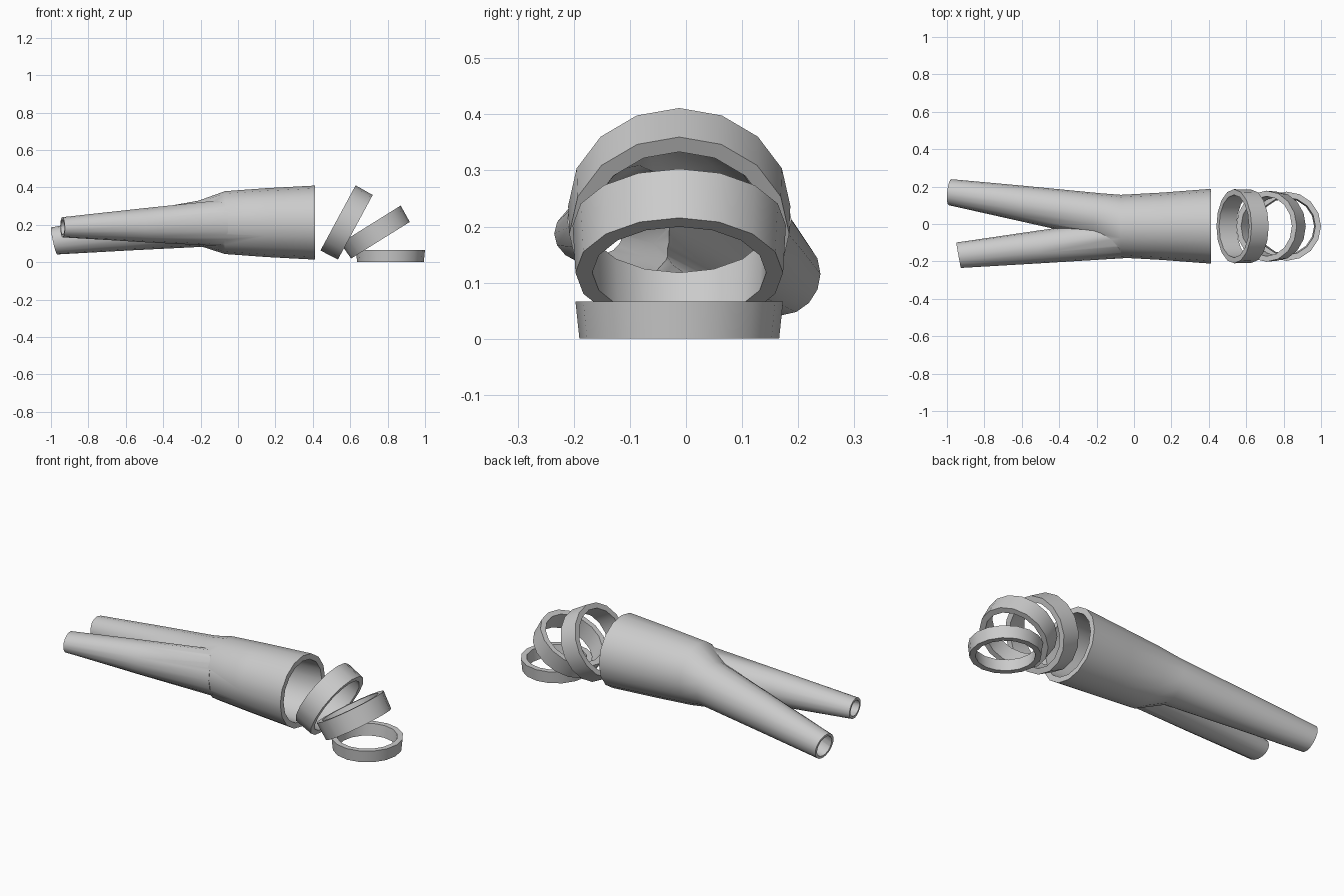
import bpy, bmesh, math
from mathutils import Vector

if "Cube" in bpy.data.objects:
    bpy.data.objects.remove(bpy.data.objects["Cube"])

SIDES = 16
CY = -0.012


def section(bm, c, n, ry, rz):
    """One 16-sided cross-section centred on c, facing along n."""
    n = Vector(n).normalized()
    s = (Vector((0, 1, 0)) - n * n.y).normalized()
    u = s.cross(n)
    loop = []
    for i in range(SIDES):
        a = math.tau * i / SIDES
        loop.append(bm.verts.new(Vector(c) + s * ry * math.sin(a) + u * rz * math.cos(a)))
    return loop


def bridge(bm, a, b):
    for i in range(SIDES):
        j = (i + 1) % SIDES
        bm.faces.new((a[i], a[j], b[j], b[i]))


def finish(bm, name):
    bmesh.ops.recalc_face_normals(bm, faces=bm.faces)
    me = bpy.data.meshes.new(name)
    bm.to_mesh(me)
    bm.free()
    ob = bpy.data.objects.new(name, me)
    bpy.context.collection.objects.link(ob)
    return ob


def select(ob):
    bpy.ops.object.select_all(action='DESELECT')
    ob.select_set(True)
    bpy.context.view_layer.objects.active = ob


def smooth(ob):
    select(ob)
    bpy.ops.object.shade_smooth_by_angle(angle=math.radians(35))


def loft(name, secs, inner=False):
    """Solid tube through (centre, normal, ry, rz, wall); inner gives the bore."""
    bm = bmesh.new()
    if inner:
        # shrink by the wall and push both ends out so the cut is open
        secs = [(Vector(c), Vector(n), ry - w, rz - w, w) for c, n, ry, rz, w in secs]
        a, b = secs[0], secs[-1]
        secs = ([(a[0] + a[1].normalized() * 0.03, *a[1:])] + secs
                + [(b[0] - b[1].normalized() * 0.03, *b[1:])])
    loops = [section(bm, *s[:4]) for s in secs]
    for a, b in zip(loops, loops[1:]):
        bridge(bm, a, b)
    bm.faces.new(loops[0])
    bm.faces.new(loops[-1])
    return finish(bm, name)


def boolean(ob, other, op):
    m = ob.modifiers.new(op, 'BOOLEAN')
    m.operation, m.solver, m.object = op, 'EXACT', other
    select(ob)
    bpy.ops.object.modifier_apply(modifier=m.name)
    bpy.data.objects.remove(other)


def ring(name, x, z, n, height, r_in, r_out, wall=0.03):
    """Loose tapered band: first radius at the near end, second at the far end."""
    bm = bmesh.new()
    c, d = Vector((x, CY, z)), Vector(n).normalized() * height / 2
    loops = [section(bm, c - d, n, r_in, r_in), section(bm, c + d, n, r_out, r_out),
             section(bm, c + d, n, r_out - wall, r_out - wall),
             section(bm, c - d, n, r_in - wall, r_in - wall)]
    for i in range(4):
        bridge(bm, loops[i], loops[(i + 1) % 4])
    smooth(finish(bm, name))


# Trunk bending into the rear leg
trunk = [
    ((0.412, CY, 0.212), (1, 0, 0), 0.200, 0.198, 0.030),
    ((0.15, CY, 0.212), (1, 0, 0), 0.180, 0.184, 0.028),
    ((-0.07, CY, 0.212), (1, 0, 0), 0.168, 0.168, 0.026),
    ((-0.20, 0.046, 0.206), (1, -0.15, 0.08), 0.120, 0.124, 0.020),
    ((-0.60, 0.110, 0.160), (1, -0.15, 0.12), 0.095, 0.098, 0.017),
    ((-0.983, 0.170, 0.114), (1, -0.10, 0.22), 0.070, 0.074, 0.014),
]
# Front leg joining the trunk
leg = [
    ((-0.06, -0.078, 0.210), (1, 0.05, 0.02), 0.105, 0.125, 0.022),
    ((-0.50, -0.122, 0.198), (1, 0.10, 0.02), 0.088, 0.091, 0.018),
    ((-0.938, -0.167, 0.187), (1, 0.18, 0.02), 0.069, 0.054, 0.014),
]
body = loft("forked_tube", trunk)
boolean(body, loft("front_leg", leg), 'UNION')
boolean(body, loft("trunk_bore", trunk, True), 'DIFFERENCE')
boolean(body, loft("leg_bore", leg, True), 'DIFFERENCE')
smooth(body)

# Three loose bands toppling over
ring("leaning_ring", 0.581, 0.212, (0.88, 0, -0.475), 0.105, 0.198, 0.196)
ring("tilted_ring", 0.735, 0.160, (0.53, 0, -0.85), 0.100, 0.190, 0.185)
ring("flat_ring", 0.815, 0.033, (0, 0, -1), 0.066, 0.185, 0.178)
